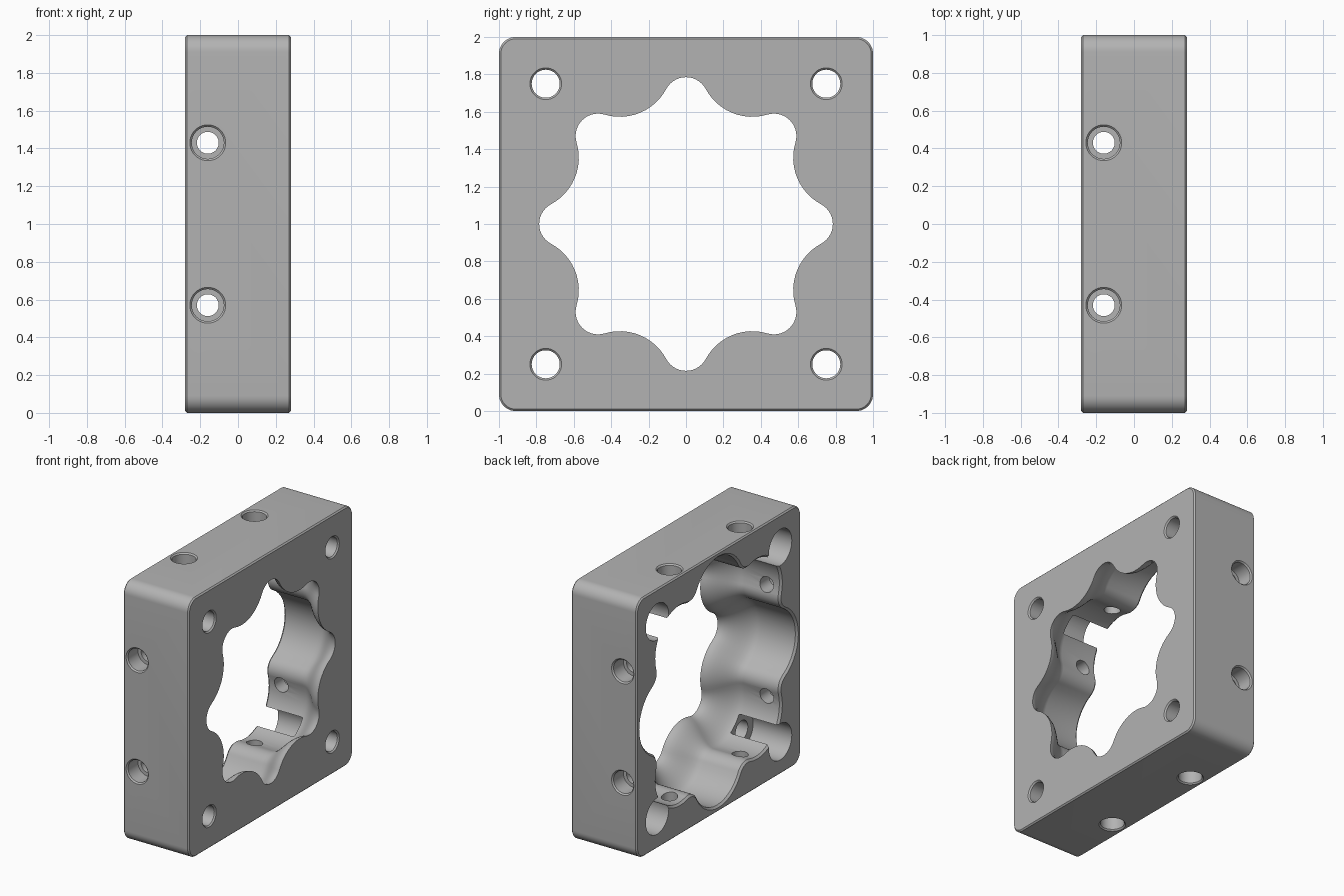
import bpy, bmesh
from math import sin, cos, pi, atan2, hypot, radians

cube = bpy.data.objects.get("Cube")
if cube:
    bpy.data.objects.remove(cube, do_unlink=True)

HALF = 0.28          # half thickness along x
FLARE = 0.17         # how much the cavity widens behind the lip
MID_Z = 1.0

metal = bpy.data.materials.new("machined_grey")
metal.use_nodes = True
GREY = (0.45, 0.45, 0.45, 1)
metal.diffuse_color = GREY
metal.node_tree.nodes["Principled BSDF"].inputs["Base Color"].default_value = GREY


def arc(cx, cy, r, a0, a1, n):
    steps = [a0 + (a1 - a0) * i / n for i in range(n + 1)]
    return [(cx + r * cos(a), cy + r * sin(a)) for a in steps]


def circle(cx, cy, r, n=40):
    return arc(cx, cy, r, 0, 2 * pi, n)[:-1]


def rounded_square(half, r):
    pts = []
    c = half - r
    for k, (sx, sy) in enumerate([(1, 1), (-1, 1), (-1, -1), (1, -1)]):
        pts += arc(sx * c, sy * c, r, k * pi / 2, (k + 1) * pi / 2, 10)
    return pts


def star(offset):
    """Eight round lobes joined by tangent round bumps, offset outwards."""
    lobe_at, lobe_r, bump_at, bump_r = 0.665, 0.12, 0.925, 0.28
    half_step = pi / 8
    bx, by = bump_at * cos(half_step), bump_at * sin(half_step)
    sweep = atan2(by, bx - lobe_at)
    # keep the arcs exactly tangent
    bump_r = hypot(bx - lobe_at, by) - lobe_r
    pts = []
    for k in range(8):
        a = k * pi / 4
        b = a + half_step
        pts += arc(lobe_at * cos(a), lobe_at * sin(a), lobe_r + offset,
                   a - sweep, a + sweep, 14)[:-1]
        pts += arc(bump_at * cos(b), bump_at * sin(b), bump_r - offset,
                   a + pi + sweep, a + pi + 2 * half_step - sweep, 12)[:-1]
    return pts


def loft(name, sections, rotation=(0, 0, 0)):
    """Closed solid through (x, outline) sections along x."""
    bm = bmesh.new()
    rings = [[bm.verts.new((x, u, v)) for u, v in pts] for x, pts in sections]
    for r0, r1 in zip(rings, rings[1:]):
        n = len(r0)
        for i in range(n):
            j = (i + 1) % n
            bm.faces.new((r0[i], r0[j], r1[j], r1[i]))
    bm.faces.new(rings[0][::-1])
    bm.faces.new(rings[-1])
    bmesh.ops.recalc_face_normals(bm, faces=bm.faces[:])
    mesh = bpy.data.meshes.new(name)
    bm.to_mesh(mesh)
    bm.free()
    mesh.materials.append(metal)
    ob = bpy.data.objects.new(name, mesh)
    ob.location.z = MID_Z
    ob.rotation_euler = rotation
    bpy.context.collection.objects.link(ob)
    return ob


def hole(name, u, v, profile, rotation=(0, 0, 0)):
    return loft(name, [(x, circle(u, v, r)) for x, r in profile], rotation)


# Square block with rounded corners and a fine chamfer on both faces
CH = 0.01
block = loft("square_housing", [
    (-HALF, rounded_square(1 - CH, 0.08)),
    (CH - HALF, rounded_square(1, 0.09)),
    (HALF - CH, rounded_square(1, 0.09)),
    (HALF, rounded_square(1 - CH, 0.08))])

# Lobed cavity: wide at -x, easing down to the narrow lip at +x
sections = [(-HALF - 0.02, star(FLARE + 0.035)), (-HALF + 0.015, star(FLARE))]
ease_start, steps = 0.03, 10
for i in range(steps + 1):
    t = i / steps
    sections.append((ease_start + (HALF - ease_start) * t,
                     star(FLARE * (1 - t * t * (3 - 2 * t)))))
sections.append((HALF + 0.05, star(0)))
cutters = [loft("cavity_cutter", sections)]

# Corner bolt holes, with wide pockets from the -x face
pocket_floor = 0.05
bolt = [(-HALF - 0.05, 0.14), (pocket_floor, 0.14), (pocket_floor, 0.075),
        (HALF - CH, 0.075), (HALF + CH, 0.095)]
for u in (-0.75, 0.75):
    for v in (-0.75, 0.75):
        cutters.append(hole("bolt_cutter", u, v, bolt))

# Stepped cross holes running right through in y and in z
half_profile = [(1.01, 0.105), (0.99, 0.085), (0.87, 0.085), (0.87, 0.058)]
cross = [(-x, r) for x, r in half_profile] + half_profile[::-1]
for s in (-0.43, 0.43):
    cutters.append(hole("side_hole_cutter", 0.16, s, cross, (0, 0, pi / 2)))
    cutters.append(hole("top_hole_cutter", s, 0.16, cross, (0, -pi / 2, 0)))

# Cut everything, then remove the cutters
bpy.context.view_layer.objects.active = block
for cutter in cutters:
    cutter.hide_render = True
    mod = block.modifiers.new("cut", 'BOOLEAN')
    mod.operation = 'DIFFERENCE'
    mod.solver = 'EXACT'
    mod.object = cutter
    bpy.ops.object.modifier_apply(modifier=mod.name)
for cutter in cutters:
    bpy.data.objects.remove(cutter, do_unlink=True)

for ob in bpy.context.selected_objects:
    ob.select_set(False)
block.select_set(True)
bpy.ops.object.shade_smooth_by_angle(angle=radians(30))
